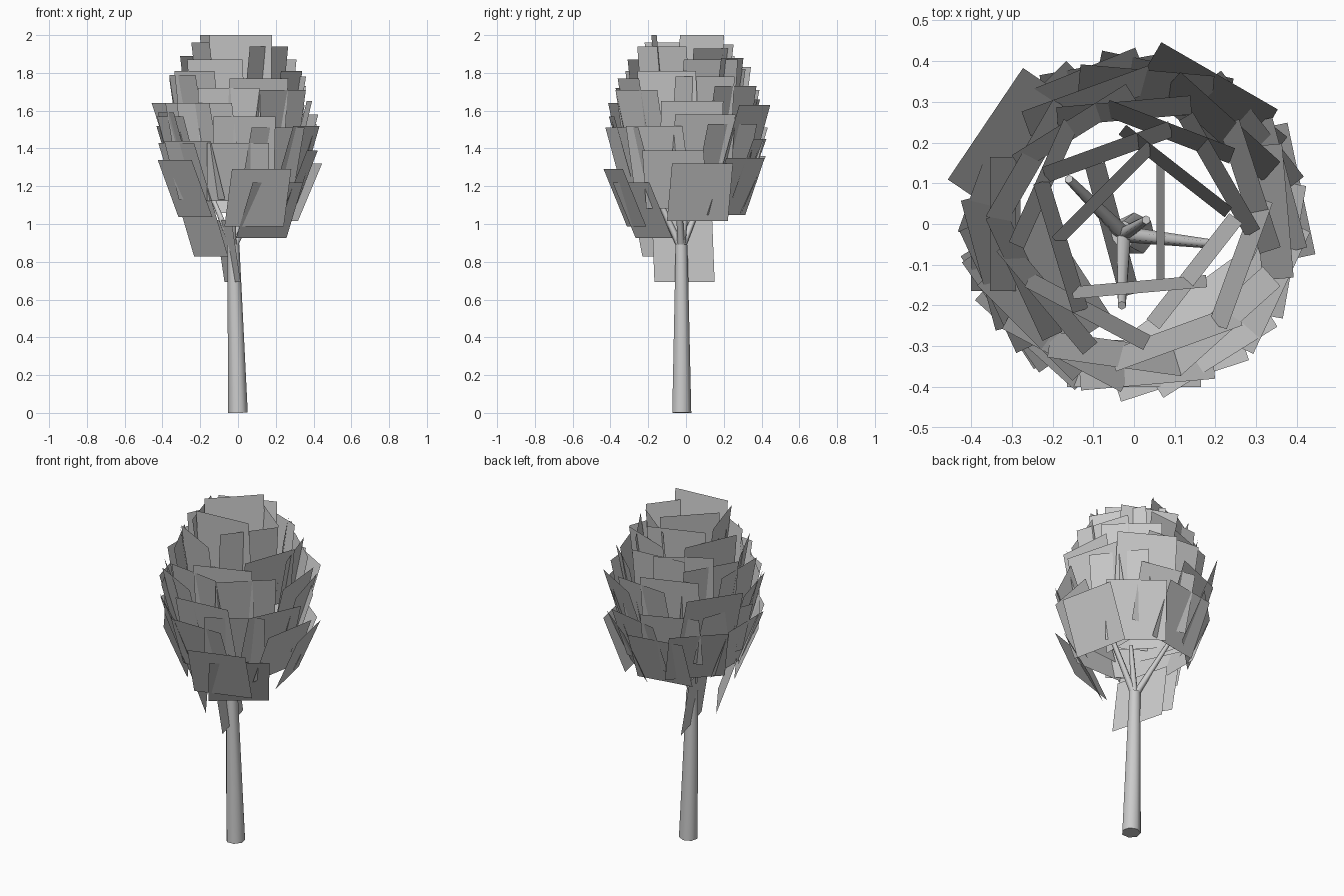
import bpy
import bmesh
import math
from mathutils import Vector

if "Cube" in bpy.data.objects:
    bpy.data.objects.remove(bpy.data.objects["Cube"], do_unlink=True)

grey = bpy.data.materials.new("plain grey")
grey.use_nodes = True
grey.diffuse_color = (0.6, 0.6, 0.6, 1)
grey.node_tree.nodes["Principled BSDF"].inputs["Base Color"].default_value = (0.6, 0.6, 0.6, 1)

CARD = 0.33


def finish(name, bm):
    mesh = bpy.data.meshes.new(name)
    bm.to_mesh(mesh)
    bm.free()
    mesh.materials.append(grey)
    obj = bpy.data.objects.new(name, mesh)
    bpy.context.collection.objects.link(obj)
    return obj


def tapered_limb(name, start, end, r_start, r_end, sides=7):
    """Tapered low-poly tube between two points."""
    start, end = Vector(start), Vector(end)
    axis = end - start
    bm = bmesh.new()
    bmesh.ops.create_cone(bm, cap_ends=True, segments=sides,
                          radius1=r_start, radius2=r_end, depth=axis.length)
    turn = Vector((0, 0, 1)).rotation_difference(axis)
    for v in bm.verts:
        v.co = turn @ v.co + (start + end) / 2
    obj = finish(name, bm)
    for face in obj.data.polygons:
        face.use_smooth = len(face.vertices) == 4
    return obj


def leaf_card(bm, angle, top, radius, flare):
    """Square card leaning outward by flare from its bottom to its top edge."""
    a = math.radians(angle)
    out = Vector((math.cos(a), math.sin(a), 0))
    side = Vector((-out.y, out.x, 0)) * CARD / 2
    high = out * radius + Vector((0, 0, top))
    low = high - out * flare - Vector((0, 0, math.sqrt(CARD ** 2 - flare ** 2)))
    corners = (low - side, low + side, high + side, high - side)
    bm.faces.new([bm.verts.new(c) for c in corners])


def crown_radius(z):
    """Distance of a card's top edge from the axis."""
    return 0.4 if z < 1.55 else 0.4 - 0.9 * (z - 1.55) ** 2 - 0.12 * (z - 1.55)


def crown_flare(z):
    return max(0.04, 0.14 - 0.18 * (z - 1.3))


# Trunk and branches
fork = (-0.025, -0.025, 0.89)
tapered_limb("trunk", (0, -0.025, 0), fork, 0.053, 0.033)
for i, tip in enumerate([(0.2, -0.05, 1.35), (-0.16, 0.11, 1.2),
                         (-0.03, -0.2, 1.25), (0.03, 0.01, 1.15)]):
    tapered_limb(f"branch_{i + 1}", (fork[0], fork[1], 0.87), tip, 0.02, 0.011, 6)

# Crown: rows of cards, each row a top height and its directions
rows = {
    1.35: (-147, 52, 100), 1.40: (-10, 135, 180),
    1.44: (-90, -132, 78, 215), 1.52: (-58, -25, 38, 112, 160),
    1.58: (-85, 15, 195, -155), 1.65: (-118, 5, 85, 225),
    1.72: (-48, -98, 48, 110, 180), 1.78: (-70, 18, 205, 150),
    1.82: (-140, 95, 122, -20), 1.88: (-118, 69, 156, 30),
    1.95: (-38, 110, 197),
}
bm = bmesh.new()
for z, angles in rows.items():
    for k, angle in enumerate(angles):
        leaf_card(bm, angle, z + 0.01 * (k % 3 - 1), crown_radius(z), crown_flare(z))

# Stray cards: hanging low, sticking out, and closing the top
for angle, z, radius, flare in [
    (195, 1.02, 0.08, 0.05), (-147, 1.14, 0.28, 0.11), (-54, 1.22, 0.36, 0.15),
    (-72, 1.29, 0.405, 0.13), (12, 1.32, 0.42, 0.13),
    (60, 1.63, 0.42, 0.1), (146, 1.64, 0.44, 0.12),
    (0, 1.5, 0.075, 0.02), (-85, 2, 0.17, 0.03),
    (135, 2, 0.12, 0.03), (52, 1.93, 0.18, 0.03),
]:
    leaf_card(bm, angle, z, radius, flare)
finish("leaf_cards", bm)
